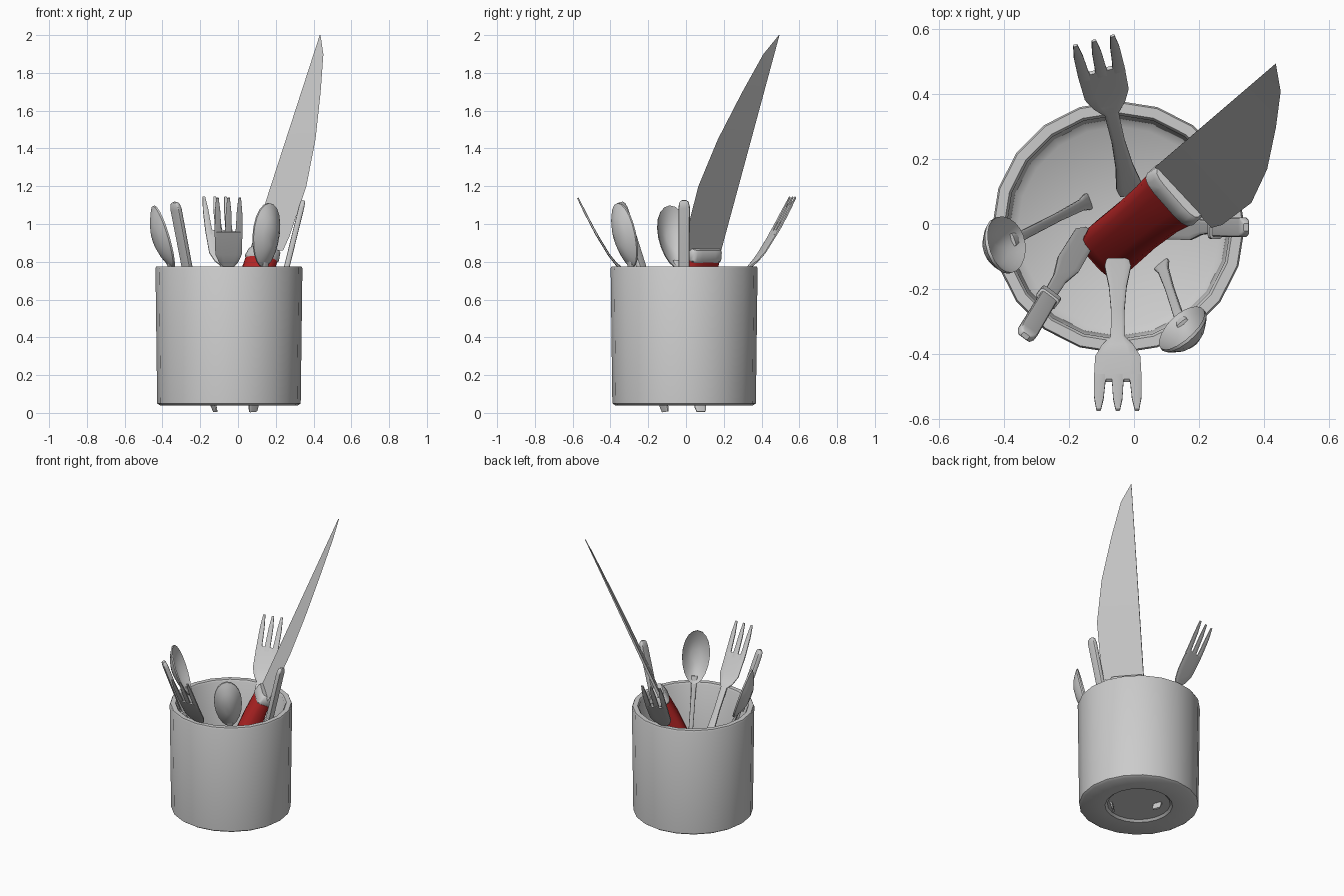
import bpy, bmesh
from math import sin, cos, pi, copysign
from mathutils import Matrix, Vector

if "Cube" in bpy.data.objects:
    bpy.data.objects.remove(bpy.data.objects["Cube"])


def frame(base, tip, outward):
    """Local z runs from base to tip, local y faces outward, local x is the width."""
    base, z = Vector(base), (Vector(tip) - Vector(base)).normalized()
    x = Vector(outward).cross(z).normalized()
    rot = Matrix((x, z.cross(x), z)).transposed().to_4x4()
    return Matrix.Translation(base) @ rot, (Vector(tip) - base).length


def loft(bm, rings, sides=12, power=0.5):
    """Skin rounded rectangles given as (z, width, thickness, x, y)."""
    rows = []
    for z, w, d, cx, cy in rings:
        row = []
        for i in range(sides):
            a = 2 * pi * (i + 0.5) / sides
            c, s = cos(a), sin(a)
            row.append(bm.verts.new((cx + w / 2 * copysign(abs(c) ** power, c),
                                     cy + d / 2 * copysign(abs(s) ** power, s), z)))
        rows.append(row)
    for low, high in zip(rows, rows[1:]):
        for i in range(sides):
            j = (i + 1) % sides
            bm.faces.new((low[i], low[j], high[j], high[i]))
    bm.faces.new(rows[0][::-1])
    bm.faces.new(rows[-1])


def finish(name, bm, matrix=None, angle=40, material=None):
    bmesh.ops.recalc_face_normals(bm, faces=bm.faces)
    mesh = bpy.data.meshes.new(name)
    bm.to_mesh(mesh)
    bm.free()
    obj = bpy.data.objects.new(name, mesh)
    bpy.context.collection.objects.link(obj)
    if matrix:
        obj.matrix_world = matrix
    if material:
        mesh.materials.append(material)
    bpy.ops.object.select_all(action='DESELECT')
    obj.select_set(True)
    bpy.context.view_layer.objects.active = obj
    bpy.ops.object.shade_smooth_by_angle(angle=angle * pi / 180)
    return obj


# Cup: one turned profile with a recessed base and a hollow inside
def cup():
    profile = [(0, 0.055), (0.2, 0.055), (0.215, 0.042), (0.365, 0.04), (0.38, 0.05),
               (0.389, 0.765), (0.384, 0.776), (0.353, 0.776), (0.345, 0.765),
               (0.335, 0.1), (0.31, 0.08), (0, 0.08)]
    bm = bmesh.new()
    verts = [bm.verts.new((r, 0, z)) for r, z in profile]
    edges = [bm.edges.new(pair) for pair in zip(verts, verts[1:])]
    bmesh.ops.spin(bm, geom=verts + edges, axis=(0, 0, 1), cent=(0, 0, 0),
                   steps=20, angle=2 * pi, use_merge=True)
    bmesh.ops.remove_doubles(bm, verts=bm.verts, dist=0.0005)
    finish("cup", bm, Matrix.Translation((-0.048, -0.01, 0)))


# Fork: flared handle, palm and three tines
def fork(name, base, tip, outward):
    matrix, n = frame(base, tip, outward)
    bm = bmesh.new()
    loft(bm, [(0, 0.07, 0.014, 0, 0), (0.04, 0.082, 0.016, 0, 0),
              (0.16, 0.055, 0.018, 0, 0), (0.3, 0.042, 0.018, 0, 0),
              (n - 0.43, 0.045, 0.018, 0, 0), (n - 0.395, 0.1, 0.014, 0, 0.008),
              (n - 0.34, 0.142, 0.012, 0, 0.014), (n - 0.2, 0.15, 0.012, 0, 0.012)])
    for side in (-1, 0, 1):
        loft(bm, [(n - 0.23, 0.042, 0.012, side * 0.053, 0.012),
                  (n - 0.18, 0.036, 0.012, side * 0.056, 0.01),
                  (n - 0.08, 0.03, 0.012, side * 0.058, 0.002),
                  (n, 0.014, 0.008, side * 0.059, -0.006)], sides=8)
    finish(name, bm, matrix)


# Spoon: flared handle and a hollow oval bowl bulging outward
def spoon(name, base, tip, outward):
    matrix, n = frame(base, tip, outward)
    bm = bmesh.new()
    loft(bm, [(0, 0.05, 0.012, 0, 0), (0.03, 0.065, 0.016, 0, 0),
              (0.14, 0.036, 0.018, 0, 0), (0.4, 0.028, 0.018, 0, 0),
              (n - 0.4, 0.03, 0.02, 0, 0), (n - 0.3, 0.04, 0.014, 0, 0.012)])
    mid, half, width, depth = n - 0.175, 0.175, 0.088, 0.055
    shells = []
    for inset in (0, 0.01):
        rows = []
        for r in (1, 0.85, 0.6, 0.3):
            row = []
            for i in range(20):
                a = 2 * pi * i / 20
                taper = 1 + 0.1 * sin(a)
                row.append(bm.verts.new((width * r * cos(a) * taper,
                                         depth * (1 - r * r) - inset,
                                         mid + half * r * sin(a))))
            rows.append(row)
        for outer, inner in zip(rows, rows[1:]):
            for i in range(20):
                j = (i + 1) % 20
                bm.faces.new((outer[i], outer[j], inner[j], inner[i]))
        bm.faces.new(rows[-1])
        shells.append(rows[0])
    for i in range(20):
        j = (i + 1) % 20
        bm.faces.new((shells[0][i], shells[0][j], shells[1][j], shells[1][i]))
    finish(name, bm, matrix)


# Table knife: blade down, slab handle with a collar up
def table_knife(name, base, tip, outward):
    matrix, n = frame(base, tip, outward)
    bm = bmesh.new()
    loft(bm, [(0, 0.03, 0.008, 0, 0), (0.06, 0.075, 0.01, 0, 0),
              (0.35, 0.08, 0.01, 0, 0), (0.5, 0.045, 0.014, 0, 0),
              (n - 0.42, 0.04, 0.02, 0, 0), (n - 0.415, 0.072, 0.04, 0, 0),
              (n - 0.385, 0.072, 0.04, 0, 0), (n - 0.38, 0.058, 0.03, 0, 0),
              (n - 0.04, 0.062, 0.03, 0, 0), (n - 0.01, 0.048, 0.026, 0, 0),
              (n, 0.024, 0.016, 0, 0)], power=0.35)
    finish(name, bm, matrix)


# Large knife: wedge blade, collar and red grip sharing one frame at the blade heel
def large_knife():
    matrix, n = frame((0.07, 0.18, 0.86), (0.435, 0.493, 2.0), (-0.75, -0.66, 0.5))
    if (matrix.to_3x3() @ Vector((1, 0, 0))).x < 0:
        matrix = matrix @ Matrix.Rotation(pi, 4, 'Z')
    outline = [(0, 0.255), (0.08, 0.27), (0.37, 0.277), (0.64, 0.23),
               (0.91, 0.15), (1.127, 0.075), (n, 0.002)]
    bm = bmesh.new()
    rows = []
    for z, w in outline:
        t = 0.009 * (1 - 0.7 * z / n)
        rows.append([bm.verts.new(p) for p in ((0, -t, z), (w, 0, z), (0, t, z))])
    for low, high in zip(rows, rows[1:]):
        for i in range(3):
            j = (i + 1) % 3
            bm.faces.new((low[i], low[j], high[j], high[i]))
    bm.faces.new(rows[0])
    bm.faces.new(rows[-1])
    finish("large_knife_blade", bm, matrix, angle=20)

    bm = bmesh.new()
    loft(bm, [(-0.055, 0.2, 0.09, 0.105, 0), (-0.045, 0.215, 0.1, 0.105, 0),
              (0.0, 0.21, 0.08, 0.107, 0), (0.012, 0.195, 0.06, 0.107, 0)], sides=16)
    finish("large_knife_collar", bm, matrix)

    red = bpy.data.materials.new("red_grip")
    red.use_nodes = True
    red.diffuse_color = (0.5, 0.02, 0.02, 1)
    red.node_tree.nodes["Principled BSDF"].inputs["Base Color"].default_value = red.diffuse_color
    bm = bmesh.new()
    loft(bm, [(-0.79, 0.1, 0.06, 0.1, 0), (-0.77, 0.16, 0.1, 0.1, 0),
              (-0.68, 0.185, 0.12, 0.1, 0), (-0.4, 0.18, 0.13, 0.1, 0),
              (-0.18, 0.19, 0.12, 0.102, 0), (-0.05, 0.21, 0.095, 0.105, 0)],
         sides=16, power=0.65)
    finish("large_knife_grip", bm, matrix, material=red)


cup()
fork("front_fork", (-0.05, -0.11, 0.385), (-0.05, -0.578, 1.135), (0, -1, 0))
fork("back_fork", (-0.01, 0.095, 0.39), (-0.125, 0.57, 1.14), (-0.25, 0.96, 0))
spoon("left_spoon", (0.08, -0.11, 0.006), (0.165, -0.365, 1.11), (0.6, -0.77, 0))
spoon("right_spoon", (-0.12, 0.08, 0.006), (-0.45, -0.09, 1.095), (-0.94, -0.34, 0))
table_knife("left_table_knife", (0.09, -0.01, 0.09), (0.345, -0.01, 1.125), (1, 0, 0))
table_knife("right_table_knife", (-0.14, -0.02, 0.09), (-0.335, -0.345, 1.115), (-0.6, -0.8, 0))
large_knife()
